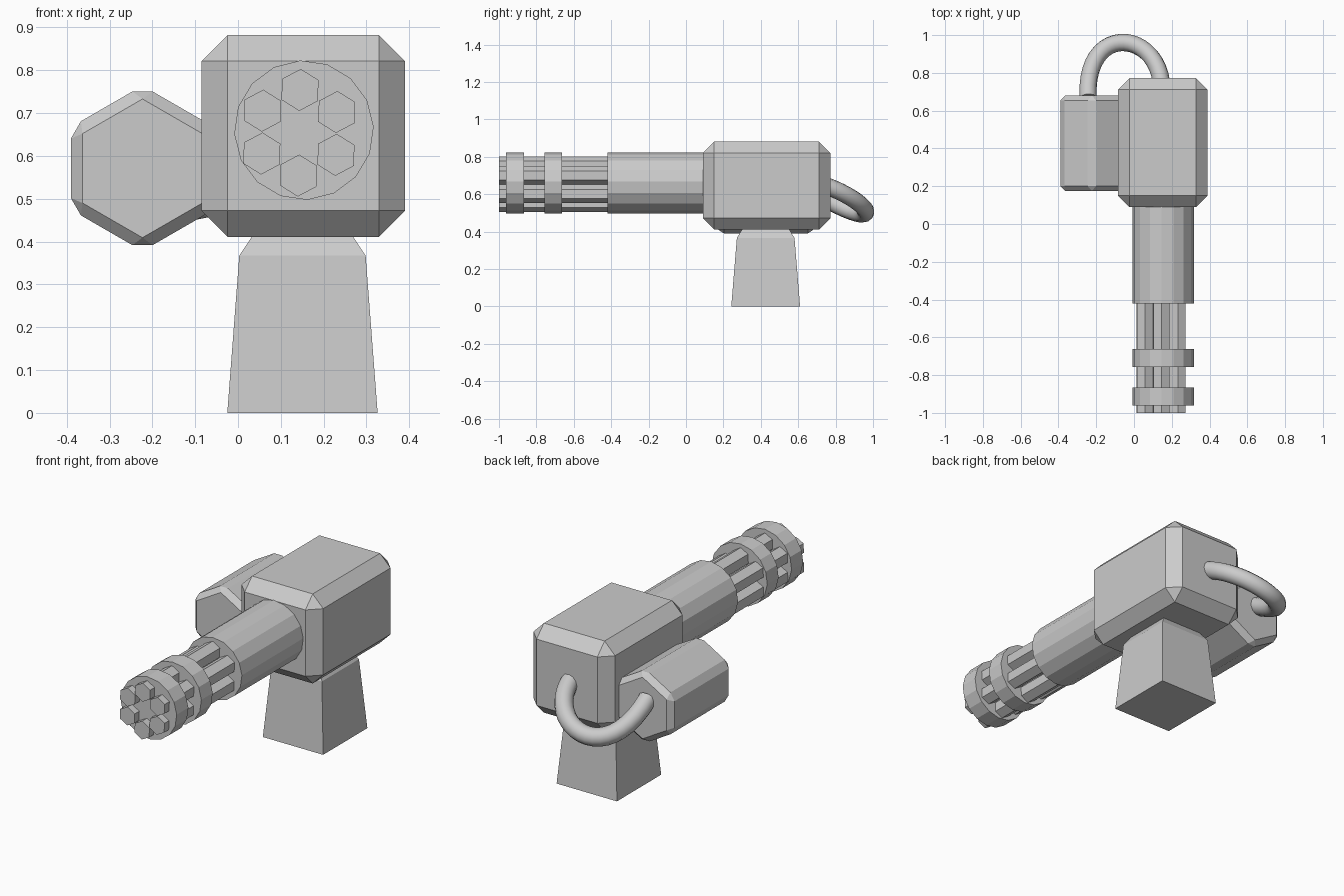
import bpy, bmesh, math
from mathutils import Vector

if "Cube" in bpy.data.objects:
    bpy.data.objects.remove(bpy.data.objects["Cube"])


def finish(name, bm, bevel=0):
    if bevel:
        bmesh.ops.bevel(bm, geom=bm.edges[:], offset=bevel, segments=1,
                        affect='EDGES', clamp_overlap=True)
    bmesh.ops.recalc_face_normals(bm, faces=bm.faces[:])
    me = bpy.data.meshes.new(name)
    bm.to_mesh(me)
    bm.free()
    ob = bpy.data.objects.new(name, me)
    bpy.context.collection.objects.link(ob)
    return ob


def loft(name, rings, bevel=0):
    """Closed solid through a list of equal-length point rings."""
    bm = bmesh.new()
    vs = [[bm.verts.new(p) for p in r] for r in rings]
    for a, b in zip(vs, vs[1:]):
        for i in range(len(a)):
            j = (i + 1) % len(a)
            bm.faces.new((a[i], a[j], b[j], b[i]))
    bm.faces.new(vs[0])
    bm.faces.new(vs[-1])
    return finish(name, bm, bevel)


def rect(x0, x1, y0, y1, z):
    return [(x0, y0, z), (x1, y0, z), (x1, y1, z), (x0, y1, z)]


def prism(name, n, cx, cz, r, y0, y1, start=90, bevel=0):
    """n-sided prism lying along y."""
    ang = [math.radians(start + 360 * i / n) for i in range(n)]
    return loft(name, [[(cx + r * math.cos(a), y, cz + r * math.sin(a)) for a in ang]
                       for y in (y0, y1)], bevel)


# Chamfered housing
loft("housing", [rect(-0.085, 0.39, 0.09, 0.772, z) for z in (0.411, 0.882)], 0.061)

# Tapered pedestal with sloped shoulder
loft("pedestal", [rect(-0.025, 0.326, 0.242, 0.61, 0),
                  rect(0.003, 0.298, 0.272, 0.58, 0.367),
                  rect(0.038, 0.263, 0.305, 0.547, 0.42)])

# Hexagonal side drum
prism("side_drum", 6, -0.223, 0.571, 0.193, 0.175, 0.68, 90, 0.027)

# Barrel sleeve and two clamp rings
for name, y0, y1 in (("barrel_sleeve", -0.42, 0.12),
                     ("rear_clamp_ring", -0.757, -0.663),
                     ("front_clamp_ring", -0.962, -0.865)):
    prism(name, 16, 0.154, 0.66, 0.163, y0, y1, 93)

# Six hexagonal barrels
for i in range(6):
    a = math.radians(89 + 60 * i)
    prism(f"barrel_{i + 1}", 6, 0.143 + 0.1 * math.cos(a), 0.654 + 0.1 * math.sin(a),
          0.049, -1.0, -0.40, 88)

# Drooping feed hose from housing to drum
cu = bpy.data.curves.new("feed_hose", 'CURVE')
cu.dimensions = '3D'
cu.bevel_depth = 0.046
cu.bevel_resolution = 4
cu.resolution_u = 20
cu.use_fill_caps = True
sp = cu.splines.new('BEZIER')
sp.bezier_points.add(1)
ends = [((0.145, 0.75, 0.645), (0.11, 1.03, 0.54)),
        ((-0.243, 0.665, 0.62), (-0.265, 1.06, 0.38))]
for p, (co, h) in zip(sp.bezier_points, ends):
    p.handle_left_type = p.handle_right_type = 'FREE'
    p.co = co
    p.handle_left = p.handle_right = h
sp.use_smooth = True
hose = bpy.data.objects.new("feed_hose", cu)
bpy.context.collection.objects.link(hose)
